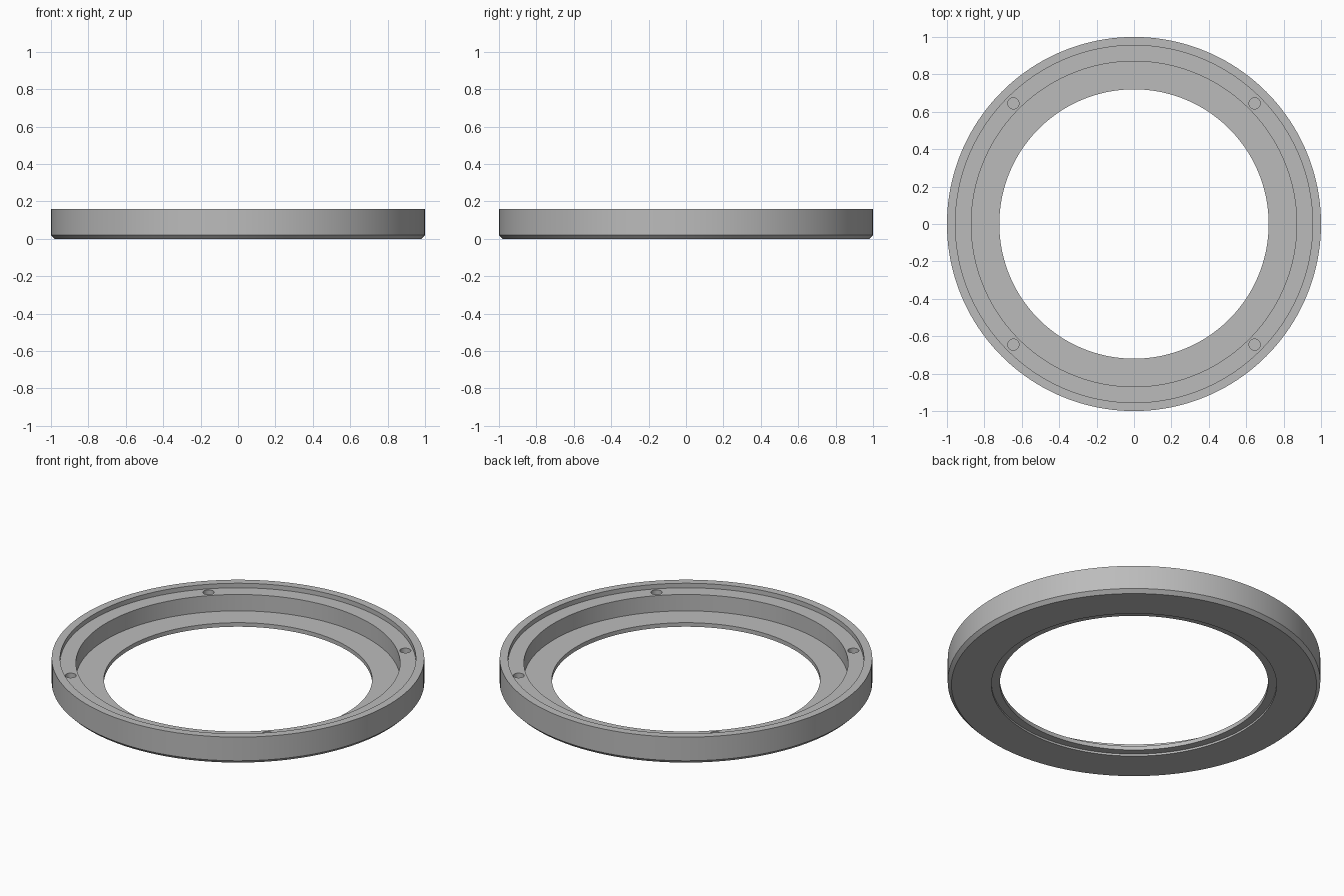
import bpy
import bmesh
import math
from mathutils import Matrix, Vector

cube = bpy.data.objects.get("Cube")
if cube:
    bpy.data.objects.remove(cube, do_unlink=True)

GREY = (0.5, 0.5, 0.5, 1.0)
mat = bpy.data.materials.new("plain grey")
mat.use_nodes = True
mat.diffuse_color = GREY
mat.node_tree.nodes["Principled BSDF"].inputs["Base Color"].default_value = GREY


def add_object(name, bm):
    bmesh.ops.recalc_face_normals(bm, faces=bm.faces)
    mesh = bpy.data.meshes.new(name)
    bm.to_mesh(mesh)
    bm.free()
    mesh.materials.append(mat)
    obj = bpy.data.objects.new(name, mesh)
    bpy.context.collection.objects.link(obj)
    return obj


# Stepped cross-section (radius, height), from the bottom chamfer round
PROFILE = [
    (0.98, 0.0), (1.0, 0.02), (1.0, 0.16),      # chamfer and outer wall
    (0.955, 0.16), (0.955, 0.133),              # raised rim
    (0.87, 0.133), (0.87, 0.036),               # screw ledge
    (0.72, 0.036), (0.72, 0.012),               # inner flange
    (0.765, 0.012), (0.765, 0.0),               # recess underneath
]

bm = bmesh.new()
verts = [bm.verts.new((r, 0, z)) for r, z in PROFILE]
edges = [bm.edges.new((v, verts[i - 1])) for i, v in enumerate(verts)]
bmesh.ops.spin(bm, geom=verts + edges, axis=(0, 0, 1), cent=(0, 0, 0),
               angle=math.tau, steps=160, use_merge=True)
bmesh.ops.remove_doubles(bm, verts=bm.verts, dist=1e-5)
ring = add_object("stepped_ring", bm)

# Four blind screw holes in the ledge
HOLE_FLOOR, HOLE_TOP = 0.04, 0.2
bm = bmesh.new()
for sx in (-1, 1):
    for sy in (-1, 1):
        centre = Vector((sx * 0.645, sy * 0.645, (HOLE_FLOOR + HOLE_TOP) / 2))
        bmesh.ops.create_cone(bm, cap_ends=True, segments=32, radius1=0.03,
                              radius2=0.03, depth=HOLE_TOP - HOLE_FLOOR,
                              matrix=Matrix.Translation(centre))
cutter = add_object("screw_hole_cutter", bm)
cutter.hide_render = True

cut = ring.modifiers.new("screw holes", "BOOLEAN")
cut.operation = "DIFFERENCE"
cut.solver = "EXACT"
cut.object = cutter

bpy.ops.object.select_all(action="DESELECT")
ring.select_set(True)
bpy.context.view_layer.objects.active = ring
bpy.ops.object.modifier_apply(modifier=cut.name)
bpy.data.objects.remove(cutter, do_unlink=True)
bpy.ops.object.shade_smooth_by_angle(angle=math.radians(30))
